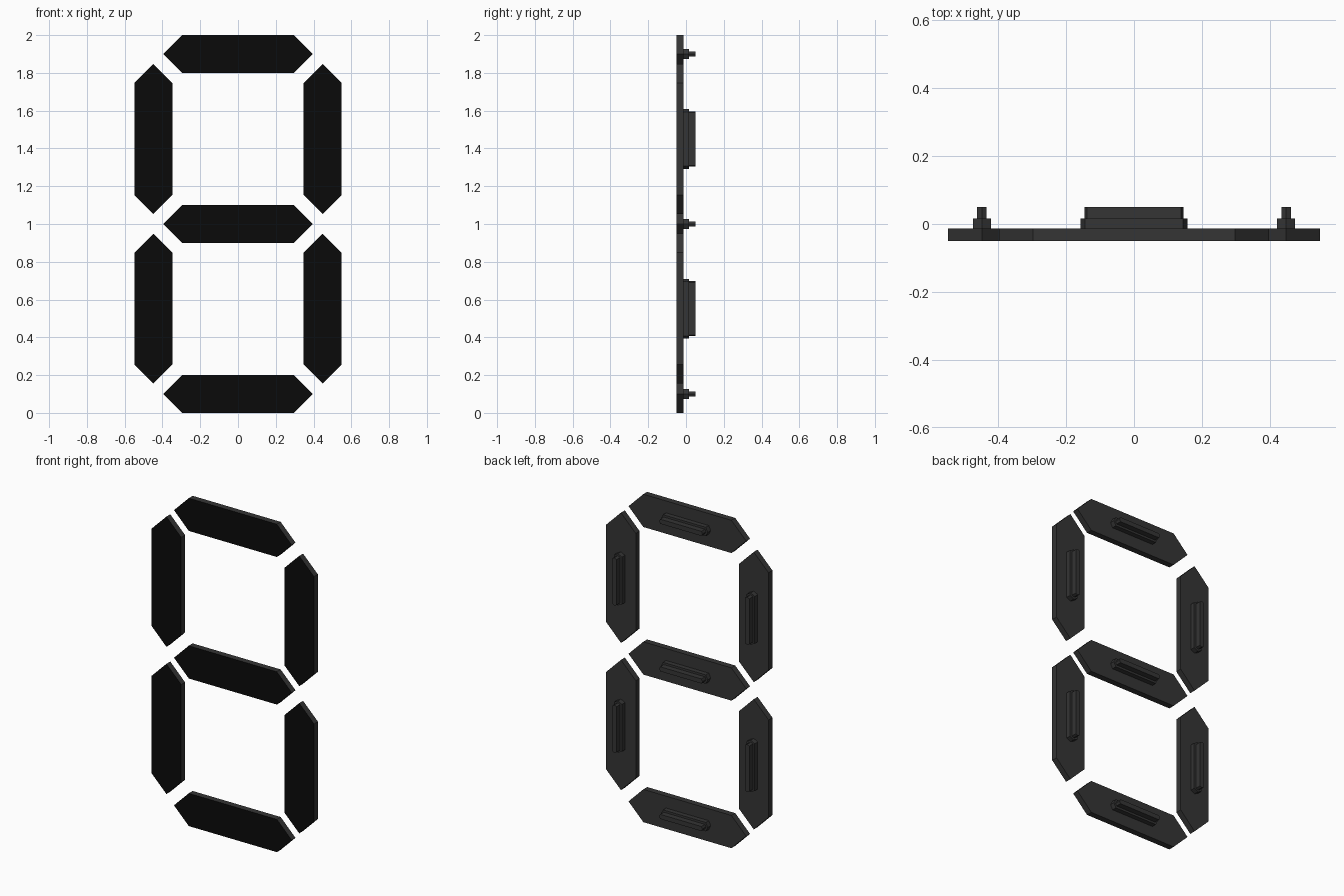
import bpy, bmesh

if "Cube" in bpy.data.objects:
    bpy.data.objects.remove(bpy.data.objects["Cube"])


def material(name, v):
    m = bpy.data.materials.new(name)
    m.diffuse_color = (v, v, v, 1)
    m.use_nodes = True
    m.node_tree.nodes["Principled BSDF"].inputs["Base Color"].default_value = m.diffuse_color
    return m


BODY = material("dark_grey", 0.035)
FACE = material("black", 0.003)


def prism(bm, half_len, half_w, tip, y0, y1):
    """Pointed bar lying along x, extruded from y0 to y1; returns its front face."""
    s = half_len - tip
    pts = [(-half_len, 0), (-s, -half_w), (s, -half_w),
           (half_len, 0), (s, half_w), (-s, half_w)]
    a = [bm.verts.new((x, y0, z)) for x, z in pts]
    b = [bm.verts.new((x, y1, z)) for x, z in pts]
    front = bm.faces.new(a)
    bm.faces.new(b[::-1])
    for i in range(6):
        j = (i + 1) % 6
        bm.faces.new((a[j], a[i], b[i], b[j]))
    return front


def segment(name, x, z, upright):
    bm = bmesh.new()
    # plate with a black front panel inside a thin rim
    front = prism(bm, 0.397, 0.1, 0.1, -0.05, -0.013)
    bmesh.ops.inset_region(bm, faces=[front], thickness=0.01)
    front.material_index = 1
    # stepped mounting rib on the back
    prism(bm, 0.158, 0.027, 0.014, -0.013, 0.016)
    prism(bm, 0.146, 0.014, 0.007, 0.016, 0.05)
    bmesh.ops.recalc_face_normals(bm, faces=bm.faces)
    # turn upright bars by a quarter turn, then place
    for v in bm.verts:
        if upright:
            v.co.x, v.co.z = -v.co.z, v.co.x
        v.co.x += x
        v.co.z += z
    me = bpy.data.meshes.new(name)
    bm.to_mesh(me)
    bm.free()
    me.materials.append(BODY)
    me.materials.append(FACE)
    ob = bpy.data.objects.new(name, me)
    bpy.context.collection.objects.link(ob)


# three horizontal bars
for label, z in (("bottom", 0.1), ("middle", 1.0), ("top", 1.9)):
    segment(label + "_bar", 0, z, False)

# four upright bars
for side, x in (("left", -0.448), ("right", 0.448)):
    for label, z in (("lower", 0.552), ("upper", 1.45)):
        segment(f"{label}_{side}_bar", x, z, True)
